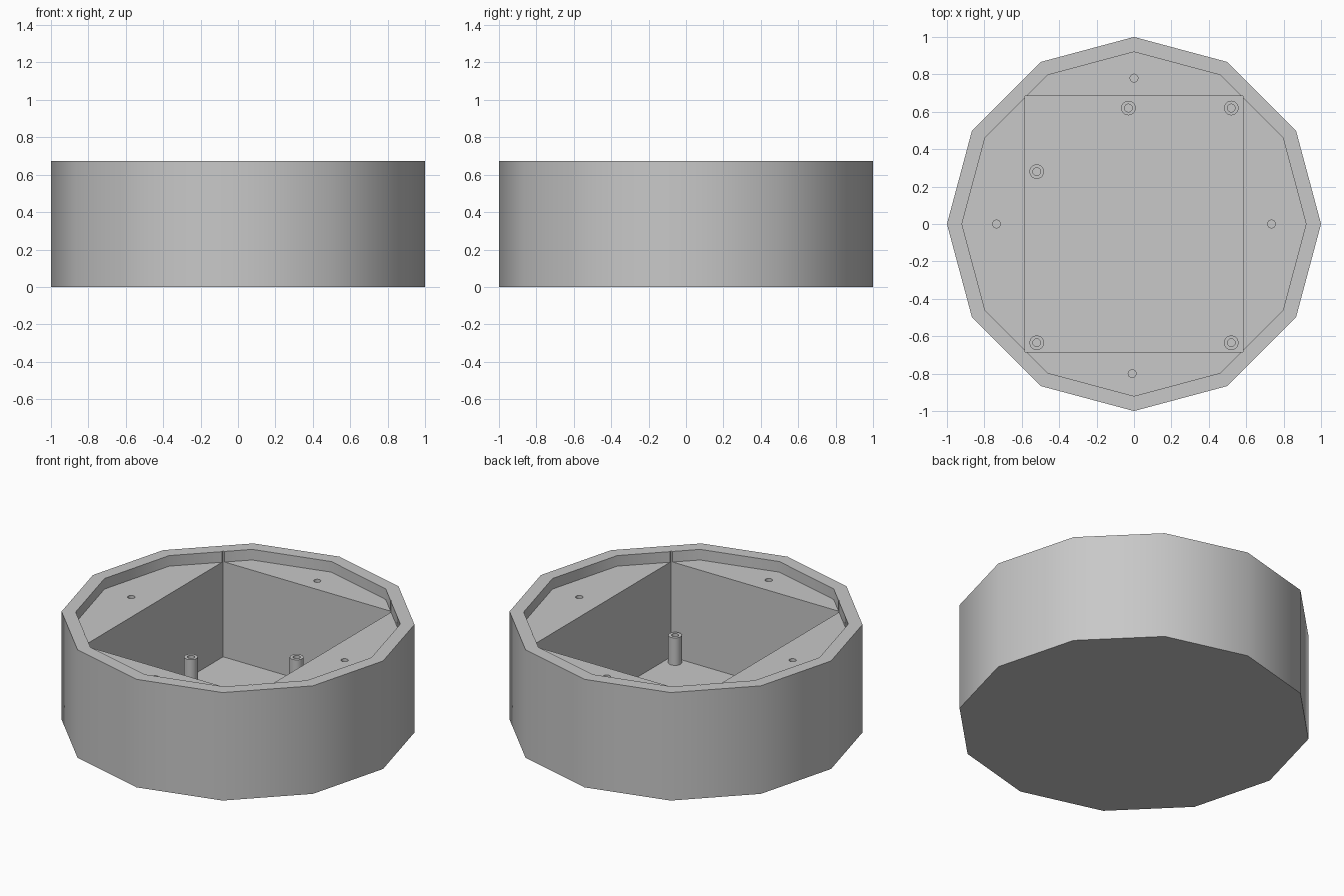
import bpy, bmesh, math

default = bpy.data.objects.get("Cube")
if default:
    bpy.data.objects.remove(default, do_unlink=True)

HEIGHT = 0.673
LEDGE = 0.607
FLOOR = 0.014
POST_TOP = 0.185

grey = bpy.data.materials.new("plain grey")
grey.use_nodes = True
grey.diffuse_color = (0.58, 0.58, 0.58, 1)
grey.node_tree.nodes["Principled BSDF"].inputs["Base Color"].default_value = (0.58, 0.58, 0.58, 1)


def finish(obj, angle):
    bpy.ops.object.select_all(action="DESELECT")
    obj.select_set(True)
    bpy.context.view_layer.objects.active = obj
    bpy.ops.object.shade_smooth_by_angle(angle=math.radians(angle))


def prism(name, radius, sides, x, y, bottom, top):
    """Upright prism with its first corner on the x axis."""
    mesh = bpy.data.meshes.new(name)
    bm = bmesh.new()
    ring = []
    for i in range(sides):
        a = math.tau * i / sides
        ring.append(bm.verts.new((x + radius * math.cos(a), y + radius * math.sin(a), bottom)))
    base = bm.faces.new(ring)
    lid = bmesh.ops.extrude_face_region(bm, geom=[base])["geom"]
    bmesh.ops.translate(bm, vec=(0, 0, top - bottom),
                        verts=[v for v in lid if isinstance(v, bmesh.types.BMVert)])
    bmesh.ops.recalc_face_normals(bm, faces=bm.faces)
    bm.to_mesh(mesh)
    bm.free()
    mesh.materials.append(grey)
    obj = bpy.data.objects.new(name, mesh)
    bpy.context.scene.collection.objects.link(obj)
    return obj


def carve(target, cutter):
    """Subtract the cutter, then discard it."""
    cutter.hide_render = True
    mod = target.modifiers.new("cut", "BOOLEAN")
    mod.operation = "DIFFERENCE"
    mod.solver = "EXACT"
    mod.object = cutter
    bpy.context.view_layer.objects.active = target
    bpy.ops.object.modifier_apply(modifier=mod.name)
    bpy.data.objects.remove(cutter, do_unlink=True)


# Twelve-sided housing with a recessed rim
housing = prism("housing", 1, 12, 0, 0, 0, HEIGHT)
carve(housing, prism("rim_cutter", 0.92, 12, 0, 0, LEDGE, 1))

# Rectangular pocket
bpy.ops.mesh.primitive_cube_add(size=1, location=(0, 0, (FLOOR + 1) / 2))
pocket = bpy.context.object
pocket.name = "pocket_cutter"
pocket.scale = (1.164, 1.37, 1 - FLOOR)
bpy.context.view_layer.update()
carve(housing, pocket)

# Screw holes in the ledge
for x, y in ((0, 0.78), (0.735, 0), (-0.735, 0), (-0.01, -0.8)):
    carve(housing, prism("screw_cutter", 0.021, 16, x, y, 0.3, 1))
finish(housing, 35)

# Hollow mounting posts
for i, (x, y) in enumerate(((-0.03, 0.62), (0.52, 0.62), (-0.52, 0.28),
                            (-0.52, -0.635), (0.52, -0.635))):
    post = prism(f"mounting_post_{i + 1}", 0.039, 20, x, y, FLOOR - 0.004, POST_TOP)
    carve(post, prism("bore_cutter", 0.021, 16, x, y, FLOOR + 0.01, 1))
    finish(post, 35)
